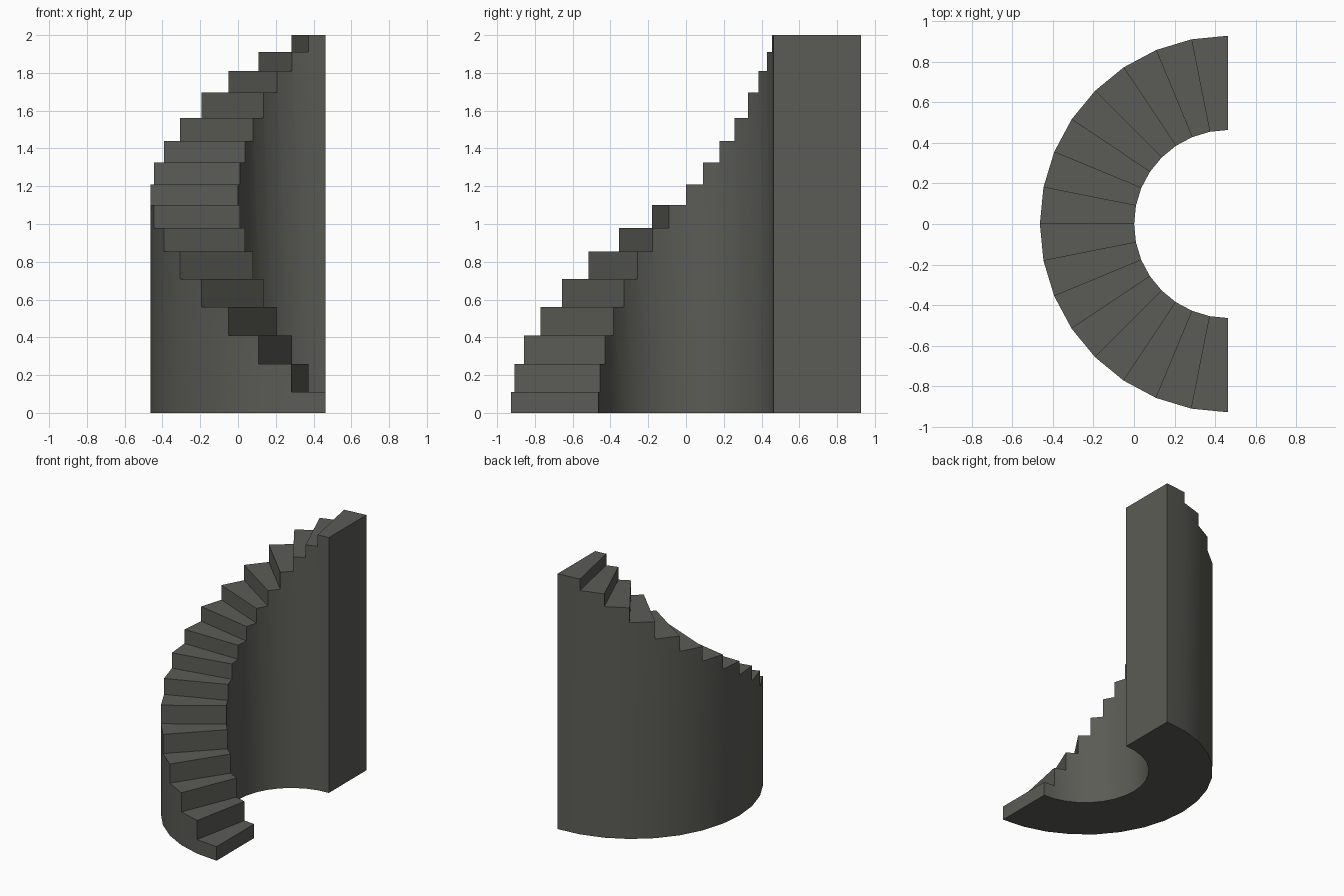
import bpy, bmesh, math

if "Cube" in bpy.data.objects:
    bpy.data.objects.remove(bpy.data.objects["Cube"])

R_OUT, R_IN, CX, N = 0.927, 0.463, 0.4635, 16
# tread height of each of the sixteen steps
HEIGHTS = [0.11, 0.26, 0.41, 0.56, 0.71, 0.855, 0.98, 1.10,
           1.21, 1.325, 1.44, 1.56, 1.695, 1.81, 1.91, 2.0]

stone = bpy.data.materials.new("dark grey stone")
stone.diffuse_color = (0.105, 0.105, 0.092, 1)
stone.use_nodes = True
stone.node_tree.nodes["Principled BSDF"].inputs["Base Color"].default_value = stone.diffuse_color

bm = bmesh.new()


def column(radius, i):
    """Vertices on one radial line: floor, lower tread, upper tread."""
    a = math.pi * i / N
    x, y = CX - radius * math.sin(a), -radius * math.cos(a)
    zs = [0.0] + HEIGHTS[max(i - 1, 0):i + 1]
    return [bm.verts.new((x, y, z)) for z in zs]


outer = [column(R_OUT, i) for i in range(N + 1)]
inner = [column(R_IN, i) for i in range(N + 1)]

for i in range(N):
    o0, o1, n0, n1 = outer[i], outer[i + 1], inner[i], inner[i + 1]
    # curved side walls, each sharing its edge with the next step
    for a, b in ((o0, o1), (n0, n1)):
        bm.faces.new([a[0], b[0], b[1]] + a[:0:-1])
    # tread and underside
    bm.faces.new((o0[-1], o1[1], n1[1], n0[-1]))
    bm.faces.new((o0[0], o1[0], n1[0], n0[0]))
    # riser
    bm.faces.new((o0[-1], o0[-2], n0[-2], n0[-1]))

# flat end wall at the top of the stair
bm.faces.new((outer[N][0], outer[N][1], inner[N][1], inner[N][0]))
bmesh.ops.recalc_face_normals(bm, faces=bm.faces)

mesh = bpy.data.meshes.new("curved_staircase")
bm.to_mesh(mesh)
bm.free()
mesh.materials.append(stone)
stairs = bpy.data.objects.new("curved_staircase", mesh)
bpy.context.collection.objects.link(stairs)

# smooth curved walls, crisp treads
bpy.context.view_layer.objects.active = stairs
stairs.select_set(True)
bpy.ops.object.shade_smooth_by_angle(angle=math.radians(30))
